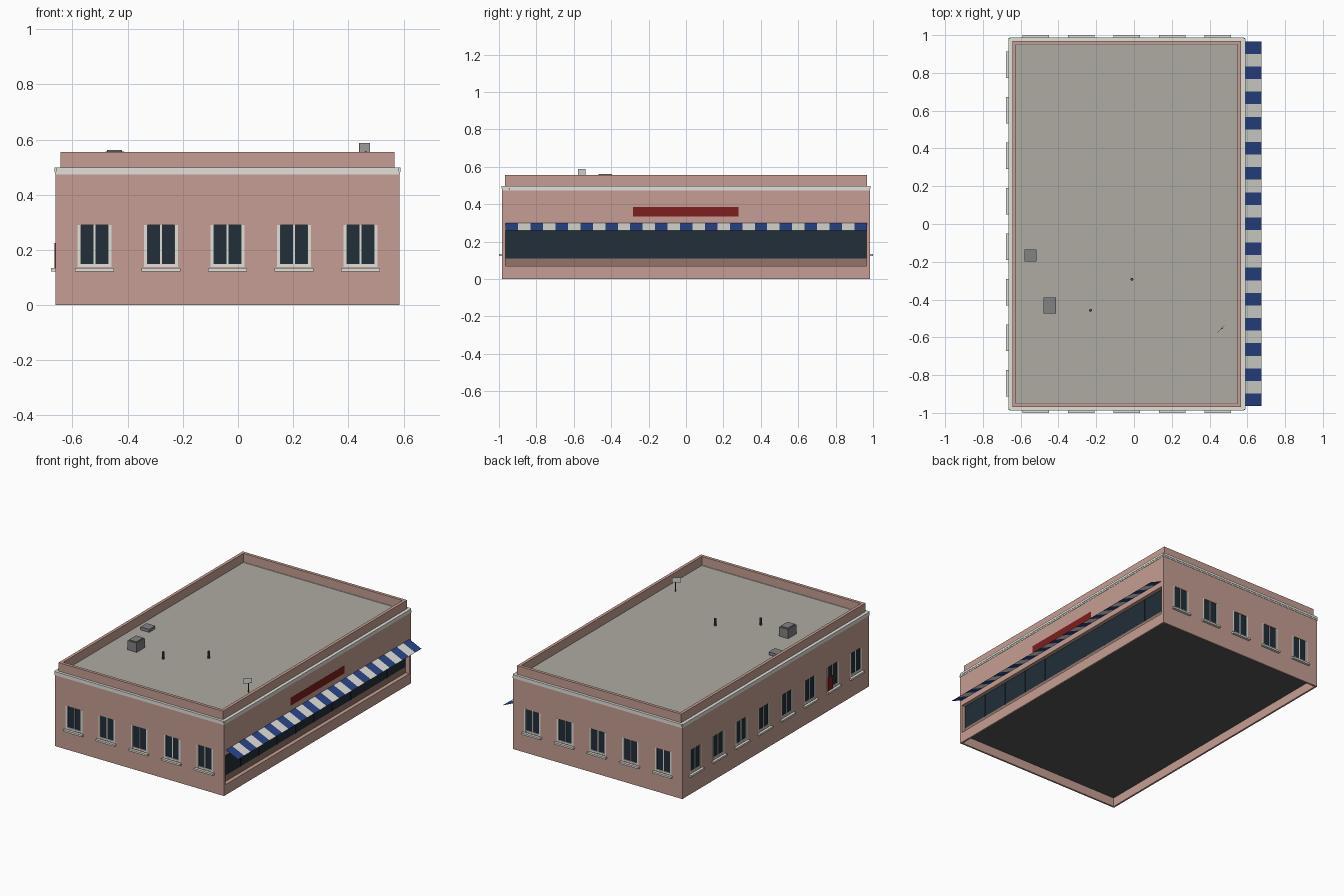
import bpy, bmesh
from math import radians
from mathutils import Matrix, Vector

cube = bpy.data.objects.get("Cube")
if cube:
    bpy.data.objects.remove(cube, do_unlink=True)


def material(name, rgb):
    """Flat colour given as 0-255 screen values, stored as linear."""
    lin = [((c / 255 + 0.055) / 1.055) ** 2.4 for c in rgb] + [1.0]
    m = bpy.data.materials.new(name)
    m.use_nodes = True
    m.diffuse_color = lin
    bsdf = m.node_tree.nodes["Principled BSDF"]
    bsdf.inputs["Base Color"].default_value = lin
    bsdf.inputs["Roughness"].default_value = 0.9
    return m


WALL = material("pink_plaster", (197, 158, 147))
TRIM = material("pale_trim", (225, 224, 217))
GLASS = material("dark_glass", (34, 46, 56))
NAVY = material("navy_canvas", (40, 68, 138))
ROOF = material("roof_gravel", (174, 171, 161))
RED = material("dark_red", (126, 30, 30))
FLOOR = material("floor_charcoal", (88, 86, 88))
METAL = material("grey_metal", (130, 130, 133))
BASE = material("brown_base", (146, 116, 106))
PIPE = material("dark_pipe", (74, 72, 72))


def box(bm, lo, hi, mat=Matrix()):
    """Add an axis-aligned box between two corners, then place it with mat."""
    lo, hi = Vector(lo), Vector(hi)
    size = hi - lo
    place = mat @ Matrix.Translation((lo + hi) / 2) @ Matrix.Diagonal((*size, 1))
    bmesh.ops.create_cube(bm, size=1, matrix=place)


def finish(name, bm, *mats):
    mesh = bpy.data.meshes.new(name)
    bm.to_mesh(mesh)
    bm.free()
    for m in mats:
        mesh.materials.append(m)
    ob = bpy.data.objects.new(name, mesh)
    bpy.context.collection.objects.link(ob)
    return ob


def block(name, lo, hi, mat):
    bm = bmesh.new()
    box(bm, lo, hi)
    return finish(name, bm, mat)


def ring(name, x, y, z0, z1, width, mat, bevel=0.0):
    """Rectangular frame around the building centre line."""
    bm = bmesh.new()
    for s in (-1, 1):
        a, b = sorted((s * y, s * (y - width)))
        box(bm, (CX - x, a, z0), (CX + x, b, z1))
        a, b = sorted((s * x, s * (x - width)))
        box(bm, (CX + a, width - y, z0), (CX + b, y - width, z1))
    if bevel:
        corners = [e for e in bm.edges if abs(e.verts[0].co.z - e.verts[1].co.z) > 1e-4
                   and all(abs(abs(v.co.y) - y) < 1e-4 for v in e.verts)]
        bmesh.ops.bevel(bm, geom=corners, offset=bevel, segments=2, affect='EDGES')
    return finish(name, bm, mat)


# Main dimensions
CX, HX, HY = -0.038, 0.6235, 0.983
FACE = CX + HX
FLOOR_Z, ROOF_Z = 0.06, 0.495
PITCH = 0.241

# Window placements: local x runs along the wall, local -y points outward
places = []
for i in range(5):
    x = CX + (i - 2) * PITCH
    places.append(Matrix.Translation((x, -HY, 0)))
    places.append(Matrix.Translation((x, HY, 0)) @ Matrix.Rotation(radians(180), 4, 'Z'))
side_places = [Matrix.Translation((CX - HX, (i - 3.5) * PITCH, 0)) @ Matrix.Rotation(radians(-90), 4, 'Z')
               for i in range(8)]
places += side_places

# Walls with window openings, shop front recess and open underside
walls = block("walls", (CX - HX, -HY, 0), (FACE, HY, 0.48), WALL)
bm = bmesh.new()
for p in places:
    box(bm, (-0.061, -0.05, 0.138), (0.061, 0.011, 0.291), p)
box(bm, (FACE - 0.03, -0.966, 0.07), (FACE + 0.1, 0.966, 0.264))
box(bm, (CX - HX + 0.012, 0.012 - HY, -0.1), (FACE - 0.012, HY - 0.012, FLOOR_Z))
cutter = finish("wall_cutter", bm)
cutter.hide_render = True
mod = walls.modifiers.new("openings", 'BOOLEAN')
mod.object, mod.operation, mod.solver = cutter, 'DIFFERENCE', 'EXACT'
bpy.context.view_layer.objects.active = walls
bpy.ops.object.modifier_apply(modifier=mod.name)
bpy.data.objects.remove(cutter, do_unlink=True)
walls.data.materials.clear()
for m in (WALL, FLOOR):
    walls.data.materials.append(m)
for f in walls.data.polygons:
    f.material_index = int(f.normal.z < -0.9 and abs(f.center.z - FLOOR_Z) < 0.005)

# Cornice, parapet and roof
ring("cornice_lower", HX + 0.002, HY + 0.002, 0.473, 0.485, 0.04, TRIM)
ring("cornice_upper", HX + 0.004, HY + 0.004, 0.483, 0.498, 0.04, TRIM, bevel=0.006)
ring("parapet", HX - 0.018, HY - 0.014, 0.48, 0.555, 0.02, WALL)
block("roof", (CX - HX + 0.03, -HY + 0.03, 0.48), (FACE - 0.03, HY - 0.03, ROOF_Z), ROOF)

# Windows, with frames set flush in the openings
glass, frames, sills = bmesh.new(), bmesh.new(), bmesh.new()
for p in places:
    box(glass, (-0.05, 0.006, 0.148), (0.05, 0.0105, 0.2905), p)
    for s in (-1, 1):
        a, b = sorted((s * 0.049, s * 0.061))
        box(frames, (a, -0.0005, 0.138), (b, 0.0105, 0.291), p)
    box(frames, (-0.05, 0.001, 0.138), (0.05, 0.0105, 0.149), p)
    box(frames, (-0.003, 0.003, 0.148), (0.003, 0.0105, 0.2905), p)
    box(sills, (-0.07, -0.017, 0.122), (0.07, 0.0105, 0.134), p)
finish("window_glass", glass, GLASS)
finish("window_frames", frames, TRIM)
finish("window_sills", sills, TRIM)

# Red notice on one side window
bm = bmesh.new()
box(bm, (-0.058, -0.004, 0.135), (-0.008, 0.001, 0.225), side_places[1])
finish("window_notice", bm, RED)

# Shop front: glazing, base panel and dividers
block("shop_glass", (FACE - 0.031, -0.9655, 0.11), (FACE - 0.026, 0.9655, 0.264), GLASS)
block("shop_base", (FACE - 0.031, -0.9655, 0.07), (FACE - 0.026, 0.9655, 0.11), BASE)
bm = bmesh.new()
for i in range(1, 10):
    y = -0.965 + i * 0.193
    box(bm, (FACE - 0.028, y - 0.002, 0.11), (FACE - 0.023, y + 0.002, 0.264))
finish("shop_dividers", bm, GLASS)
block("shop_sign", (FACE - 0.002, -0.284, 0.334), (FACE + 0.0008, 0.282, 0.386), RED)

# Striped awning sheet
bm = bmesh.new()
STRIPES = 29
rows = []
for i in range(STRIPES + 1):
    y = -0.964 + i * 1.931 / STRIPES
    rows.append((bm.verts.new((FACE + 0.001, y, 0.3)), bm.verts.new((0.675, y, 0.26))))
for i, (a, b) in enumerate(zip(rows, rows[1:])):
    f = bm.faces.new((a[0], a[1], b[1], b[0]))
    f.material_index = i % 2
finish("awning", bm, NAVY, TRIM)

# Roof equipment
block("roof_unit", (-0.48, -0.475, ROOF_Z), (-0.414, -0.39, 0.556), METAL)
block("roof_unit_cap", (-0.474, -0.469, 0.556), (-0.42, -0.396, 0.562), METAL)
block("roof_hatch", (-0.58, -0.198, ROOF_Z), (-0.516, -0.134, 0.515), METAL)


def pole(name, x, y, radius, top):
    bm = bmesh.new()
    bmesh.ops.create_cone(bm, cap_ends=True, segments=8, radius1=radius, radius2=radius,
                          depth=top - ROOF_Z, matrix=Matrix.Translation((x, y, (top + ROOF_Z) / 2)))
    return finish(name, bm, PIPE)


pole("vent_pipe_middle", -0.011, -0.293, 0.008, 0.542)
pole("vent_pipe_left", -0.23, -0.457, 0.008, 0.542)
pole("antenna_pole", 0.464, -0.553, 0.004, 0.557)
bm = bmesh.new()
box(bm, (-0.028, -0.0005, 0.554), (0.028, 0.0005, 0.588),
    Matrix.Translation((0.459, -0.557, 0)) @ Matrix.Rotation(radians(45), 4, 'Z'))
finish("antenna_panel", bm, TRIM)
